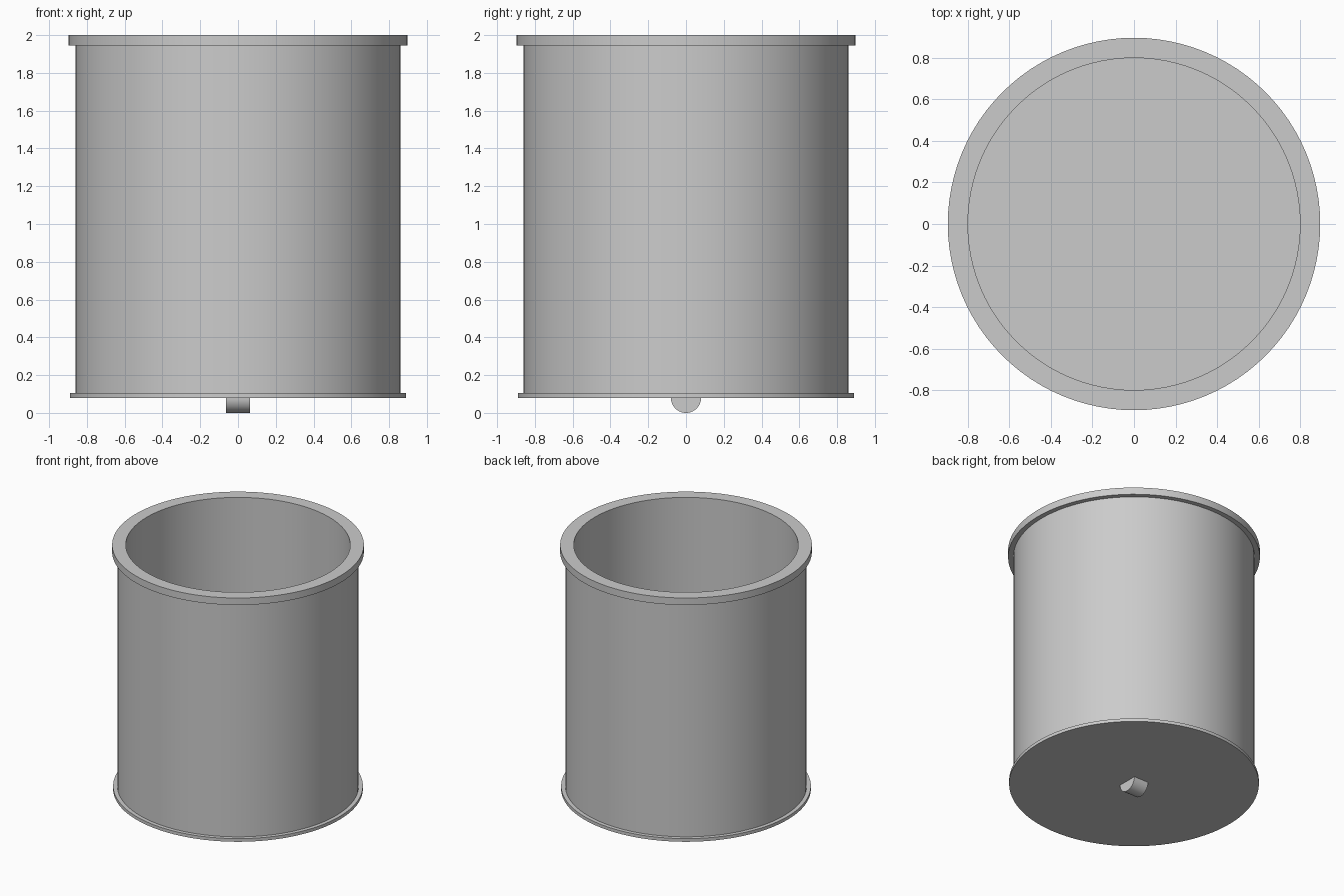
import bpy, math

if "Cube" in bpy.data.objects:
    bpy.data.objects.remove(bpy.data.objects["Cube"], do_unlink=True)

SEGMENTS = 96
INNER, OUTER = 0.80, 0.86
BASE_Z, FLOOR_Z, RIM_Z, TOP_Z = 0.08, 0.105, 1.945, 2.0

grey = bpy.data.materials.new("plain grey")
grey.use_nodes = True
colour = (0.6, 0.6, 0.6, 1)
grey.diffuse_color = colour
grey.node_tree.nodes["Principled BSDF"].inputs["Base Color"].default_value = colour


def finish(name, verts, faces):
    mesh = bpy.data.meshes.new(name)
    mesh.from_pydata(verts, [], faces)
    mesh.materials.append(grey)
    obj = bpy.data.objects.new(name, mesh)
    bpy.context.collection.objects.link(obj)
    bpy.ops.object.select_all(action="DESELECT")
    obj.select_set(True)
    bpy.context.view_layer.objects.active = obj
    bpy.ops.object.shade_smooth_by_angle(angle=math.radians(30))
    return obj


def ring_part(name, inner, outer, low, high, caps=True):
    """Hollow ring of rectangular section, with optional end faces."""
    profile = [(outer, low), (outer, high), (inner, high), (inner, low)]
    verts, faces = [], []
    for i in range(SEGMENTS):
        a = math.tau * i / SEGMENTS
        verts += [(r * math.cos(a), r * math.sin(a), z) for r, z in profile]
    for i in range(SEGMENTS):
        p, q = 4 * i, 4 * ((i + 1) % SEGMENTS)
        for k in range(4):
            if caps or k % 2 == 0:
                n = (k + 1) % 4
                faces.append((p + k, q + k, q + n, p + n))
    return finish(name, verts, faces)


def prism(name, outline, place, low, high):
    """Solid between two copies of an outline."""
    n = len(outline)
    verts = [place(u, v, w) for w in (low, high) for u, v in outline]
    faces = [tuple(reversed(range(n))), tuple(range(n, 2 * n))]
    faces += [(i, (i + 1) % n, n + (i + 1) % n, n + i) for i in range(n)]
    return finish(name, verts, faces)


def arc(radius, start, sweep, count):
    return [(radius * math.cos(start + sweep * i / count),
             radius * math.sin(start + sweep * i / count)) for i in range(count)]


# Open cylinder wall and its overhanging top rim
ring_part("cylinder_wall", INNER, OUTER, FLOOR_Z, RIM_Z, caps=False)
ring_part("top_rim", INNER, 0.897, RIM_Z, TOP_Z)

# Base plate closing the bottom
prism("base_plate", arc(0.89, 0, math.tau, SEGMENTS),
      lambda u, v, w: (u, v, w), BASE_Z, FLOOR_Z)

# Half-round lug under the base, lying along x
half_round = arc(BASE_Z, math.pi, math.pi, 24) + [(BASE_Z, 0)]
prism("bottom_lug", half_round,
      lambda u, v, w: (w, u, BASE_Z + v), -0.063, 0.063)
